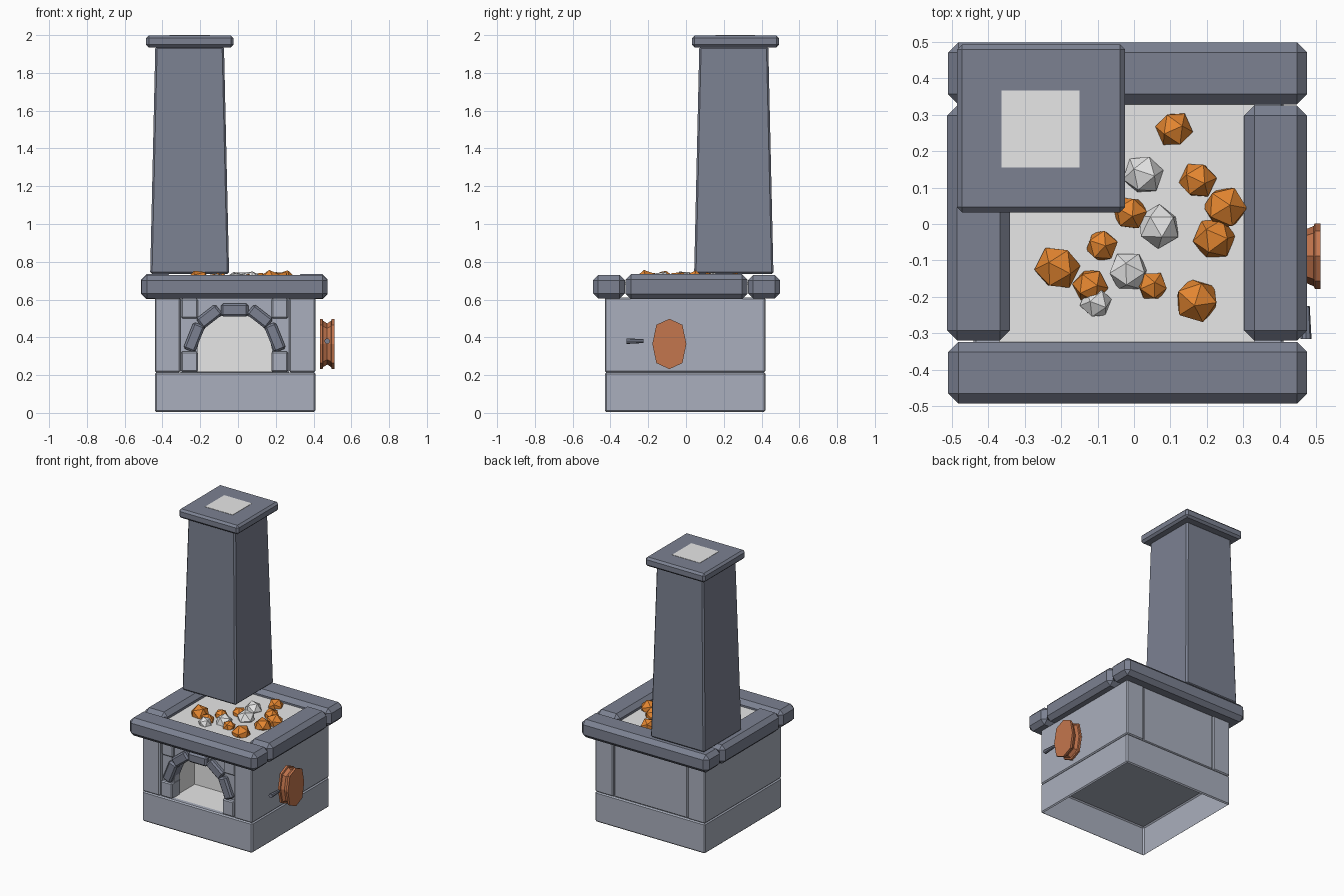
import bpy, bmesh, math, random
from mathutils import Matrix, Euler

if "Cube" in bpy.data.objects:
    bpy.data.objects.remove(bpy.data.objects["Cube"])

random.seed(4)


def material(name, rgb):
    m = bpy.data.materials.new(name)
    m.diffuse_color = (*rgb, 1)
    m.use_nodes = True
    m.node_tree.nodes["Principled BSDF"].inputs["Base Color"].default_value = m.diffuse_color
    return m


DARK = material("dark slate", (0.20, 0.22, 0.285))
STONE = material("pale stone", (0.40, 0.43, 0.51))
ASH = material("light ash", (0.8, 0.8, 0.8))
EMBER = material("ember orange", (0.78, 0.24, 0.03))
COPPER = material("copper leather", (0.55, 0.18, 0.075))


def finish(bm, name, mat):
    bmesh.ops.recalc_face_normals(bm, faces=bm.faces)
    me = bpy.data.meshes.new(name)
    bm.to_mesh(me)
    bm.free()
    me.materials.append(mat)
    ob = bpy.data.objects.new(name, me)
    bpy.context.collection.objects.link(ob)
    return ob


def box(name, mat, x, y, z, bevel=0.0, top=1.0, tilt=0.0, open_side=None):
    """Box from (min, max) ranges; top tapers it, tilt turns it about y."""
    bm = bmesh.new()
    bmesh.ops.create_cube(bm, size=1)
    for v in bm.verts:
        s = top if v.co.z > 0 else 1
        v.co.x *= (x[1] - x[0]) * s
        v.co.y *= (y[1] - y[0]) * s
        v.co.z *= z[1] - z[0]
    if bevel:
        bmesh.ops.bevel(bm, geom=bm.edges[:], offset=bevel, segments=1, affect='EDGES')
    bmesh.ops.recalc_face_normals(bm, faces=bm.faces)
    if open_side:
        axis, sign = open_side
        bm.normal_update()
        bmesh.ops.delete(bm, geom=[f for f in bm.faces if f.normal[axis] * sign > 0.9], context='FACES')
    mid = [(a + b) / 2 for a, b in (x, y, z)]
    bm.transform(Matrix.Translation(mid) @ Matrix.Rotation(tilt, 4, 'Y'))
    return finish(bm, name, mat)


# hollow plinth, open underneath
box("plinth", STONE, (-0.44, 0.41), (-0.43, 0.42), (0.005, 0.215), 0.008, open_side=(2, -1))

# side walls and back panel
box("left_wall", STONE, (-0.44, -0.305), (-0.43, 0.42), (0.215, 0.61), 0.007)
box("right_wall", STONE, (0.27, 0.41), (-0.43, 0.42), (0.215, 0.61), 0.007)
box("back_panel", STONE, (-0.302, 0.267), (0.33, 0.415), (0.215, 0.61), 0.007)

# recessed front panel with an arched opening
CX = -0.018
bm = bmesh.new()
arch = [(0.197 * math.cos(a), 0.34 + 0.185 * math.sin(a))
        for a in (math.pi * i / 8 for i in range(9))]
outline = [(-0.287, 0.215), (-0.287, 0.605), (0.287, 0.605), (0.287, 0.215), (0.197, 0.215)]
outline += arch + [(-0.197, 0.215)]
face = bm.faces.new([bm.verts.new((CX + px, -0.40, pz)) for px, pz in outline])
ext = bmesh.ops.extrude_face_region(bm, geom=[face])
for g in ext["geom"]:
    if isinstance(g, bmesh.types.BMVert):
        g.co.y += 0.06
finish(bm, "front_panel", STONE)

# jamb blocks at the foot and shoulder of the arch
for side, label in ((-1, "left"), (1, "right")):
    xs = sorted((CX + side * 0.283, CX + side * 0.195))
    box(label + "_jamb_foot", STONE, xs, (-0.428, -0.33), (0.217, 0.325), 0.007)
    box(label + "_jamb_shoulder", STONE, xs, (-0.415, -0.33), (0.50, 0.605), 0.007)

# arch stones: offset from centre, height, length, thickness, tilt in degrees
for i, (dx, z, ln, th, deg) in enumerate((
        (0, 0.545, 0.145, 0.068, 0),
        (-0.134, 0.510, 0.13, 0.068, -38), (0.134, 0.510, 0.13, 0.068, 38),
        (-0.214, 0.400, 0.15, 0.066, -68), (0.214, 0.400, 0.15, 0.066, 68))):
    c = CX + dx
    box(f"arch_stone_{i + 1}", DARK, (c - ln / 2, c + ln / 2), (-0.43, -0.33),
        (z - th / 2, z + th / 2), 0.011, tilt=math.radians(deg))

# firebox lining, open at the front
box("firebox", ASH, (CX - 0.205, CX + 0.205), (-0.40, -0.16), (0.217, 0.56), open_side=(1, -1))

# rim stones around the coal bed
box("front_rim", DARK, (-0.51, 0.475), (-0.493, -0.323), (0.605, 0.73), 0.028)
box("back_rim", DARK, (-0.51, 0.475), (0.328, 0.498), (0.605, 0.73), 0.028)
box("left_rim", DARK, (-0.513, -0.34), (-0.32, 0.325), (0.602, 0.734), 0.028)
box("right_rim", DARK, (0.302, 0.475), (-0.32, 0.325), (0.602, 0.734), 0.028)
box("coal_bed", ASH, (-0.37, 0.33), (-0.35, 0.36), (0.68, 0.69))

# tapered chimney with cap and flue opening
box("chimney", DARK, (-0.465, -0.047), (0.043, 0.463), (0.735, 1.94), 0.01, top=0.87)
box("chimney_cap", DARK, (-0.486, -0.024), (0.032, 0.492), (1.935, 1.998), 0.014)
box("flue_opening", ASH, (-0.363, -0.149), (0.155, 0.366), (1.994, 2.0))

# coals: x, y, radius
EMBERS = ((0.11, 0.26, 0.052), (0.175, 0.12, 0.053), (0.25, 0.045, 0.062), (0.22, -0.04, 0.06),
          (-0.01, 0.03, 0.049), (-0.088, -0.06, 0.046), (-0.21, -0.12, 0.064),
          (-0.12, -0.17, 0.05), (0.05, -0.17, 0.043), (0.172, -0.21, 0.064))
ASHES = ((0.025, 0.135, 0.057), (0.068, -0.007, 0.061), (-0.015, -0.13, 0.057), (-0.105, -0.215, 0.045))
for label, mat, coals in (("ember", EMBER, EMBERS), ("ash_coal", ASH, ASHES)):
    for i, (cx, cy, r) in enumerate(coals):
        bm = bmesh.new()
        bmesh.ops.create_icosphere(bm, subdivisions=1, radius=r)
        spin = Euler([random.uniform(0, 6.28) for _ in range(3)]).to_matrix().to_4x4()
        bm.transform(Matrix.Translation((cx, cy, 0.695)) @ spin)
        finish(bm, f"{label}_{i + 1}", mat)

# bellows: eight-sided rings of (x, scale) with a pinched middle
bm = bmesh.new()
rings = []
for x, s in ((0.433, 1), (0.448, 1), (0.451, 0.92), (0.472, 0.82), (0.493, 0.92), (0.496, 1), (0.511, 1)):
    ring = []
    for k in range(8):
        a = k * math.pi / 4
        q = s * (1.08 if k % 2 else 1)
        ring.append(bm.verts.new((x, -0.088 + 0.09 * q * math.cos(a), 0.365 + 0.133 * q * math.sin(a))))
    rings.append(ring)
for a, b in zip(rings, rings[1:]):
    for k in range(8):
        bm.faces.new((a[k], a[k - 1], b[k - 1], b[k]))
bm.faces.new(rings[0])
bm.faces.new(rings[-1])
finish(bm, "bellows", COPPER)

# bellows nozzle
bm = bmesh.new()
bmesh.ops.create_cone(bm, cap_ends=True, segments=8, radius1=0.015, radius2=0.010, depth=0.09)
bm.transform(Matrix.Translation((0.472, -0.27, 0.38)) @ Matrix.Rotation(-math.pi / 2, 4, 'X'))
finish(bm, "bellows_nozzle", DARK)
